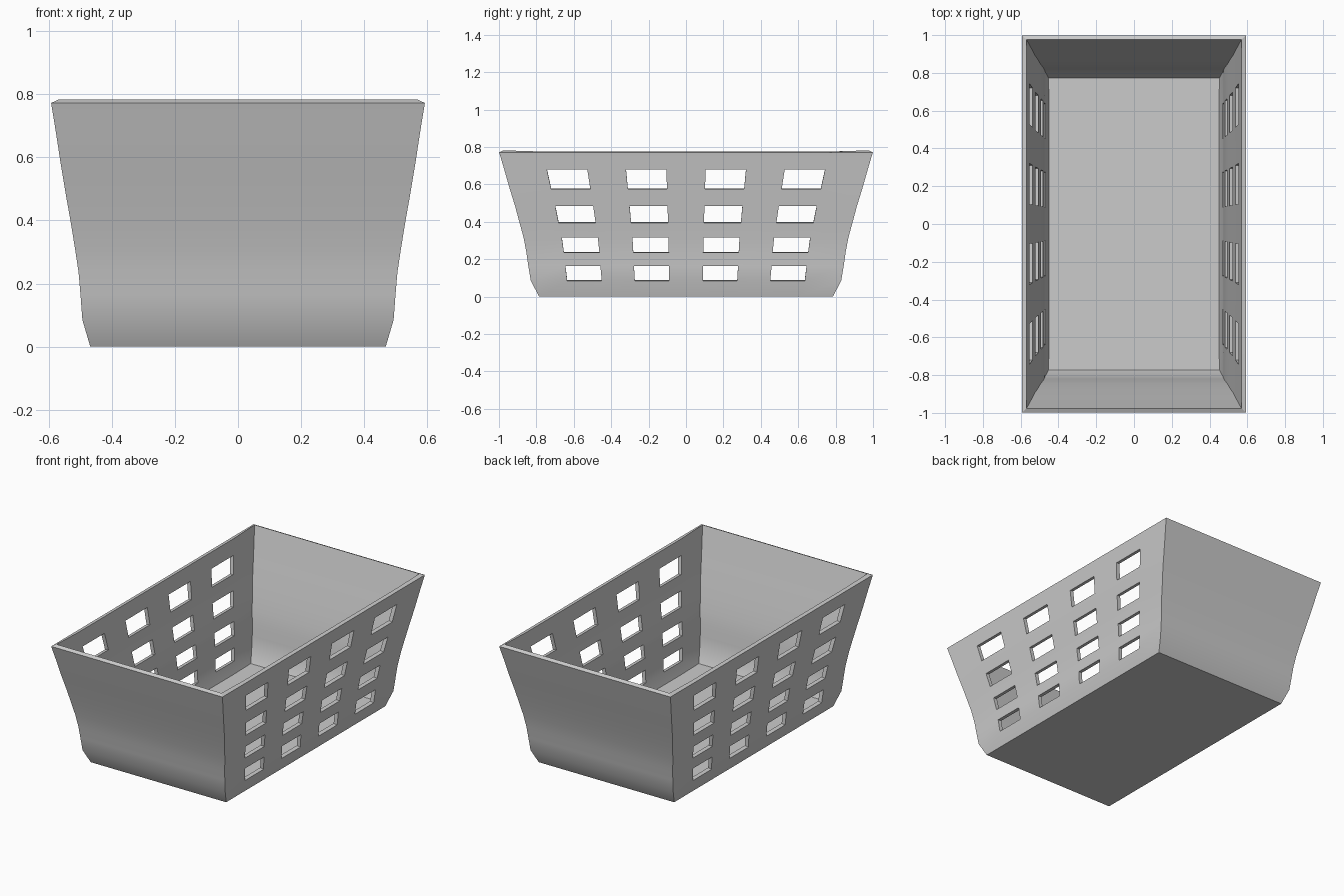
import bpy, bmesh

if "Cube" in bpy.data.objects:
    bpy.data.objects.remove(bpy.data.objects["Cube"])

# Outer wall profile: (height, half width in x, half length in y)
LEVELS = [
    (0.0, 0.468, 0.785), (0.085, 0.493, 0.830), (0.165, 0.499, 0.843),
    (0.235, 0.505, 0.853), (0.315, 0.517, 0.868), (0.395, 0.530, 0.890),
    (0.485, 0.546, 0.914), (0.575, 0.561, 0.942), (0.680, 0.577, 0.972),
    (0.772, 0.592, 0.999),
]
# Column lines along each long side, as fractions of the half length
half = [0.108, 0.330, 0.543, 0.765, 1.0]
COLS = [-f for f in reversed(half)] + half
N = len(COLS)

bm = bmesh.new()

# One closed ring per level: right side goes front to back, left side back to front
rings = []
for z, x, y in LEVELS:
    right = [bm.verts.new((x, f * y, z)) for f in COLS]
    left = [bm.verts.new((-x, -f * y, z)) for f in COLS]
    rings.append(right + left)

# Walls, leaving every second cell of the long sides open as a hole
for row in range(len(LEVELS) - 1):
    low, high = rings[row], rings[row + 1]
    for i in range(2 * N):
        col = i % N
        is_end_wall = col == N - 1
        if not is_end_wall and row % 2 == 1 and col % 2 == 1:
            continue
        j = (i + 1) % (2 * N)
        bm.faces.new((low[i], low[j], high[j], high[i]))

# Floor
bm.faces.new(list(reversed(rings[0])))
bm.normal_update()

mesh = bpy.data.meshes.new("basket")
bm.to_mesh(mesh)
bm.free()
basket = bpy.data.objects.new("basket", mesh)
bpy.context.collection.objects.link(basket)

# Wall thickness, grown inwards
solid = basket.modifiers.new("thickness", 'SOLIDIFY')
solid.thickness = 0.024
solid.offset = -1
solid.use_even_offset = True
solid.use_quality_normals = True

# Smooth walls with sharp corners
bpy.context.view_layer.objects.active = basket
basket.select_set(True)
bpy.ops.object.modifier_apply(modifier=solid.name)
bpy.ops.object.shade_smooth_by_angle()
